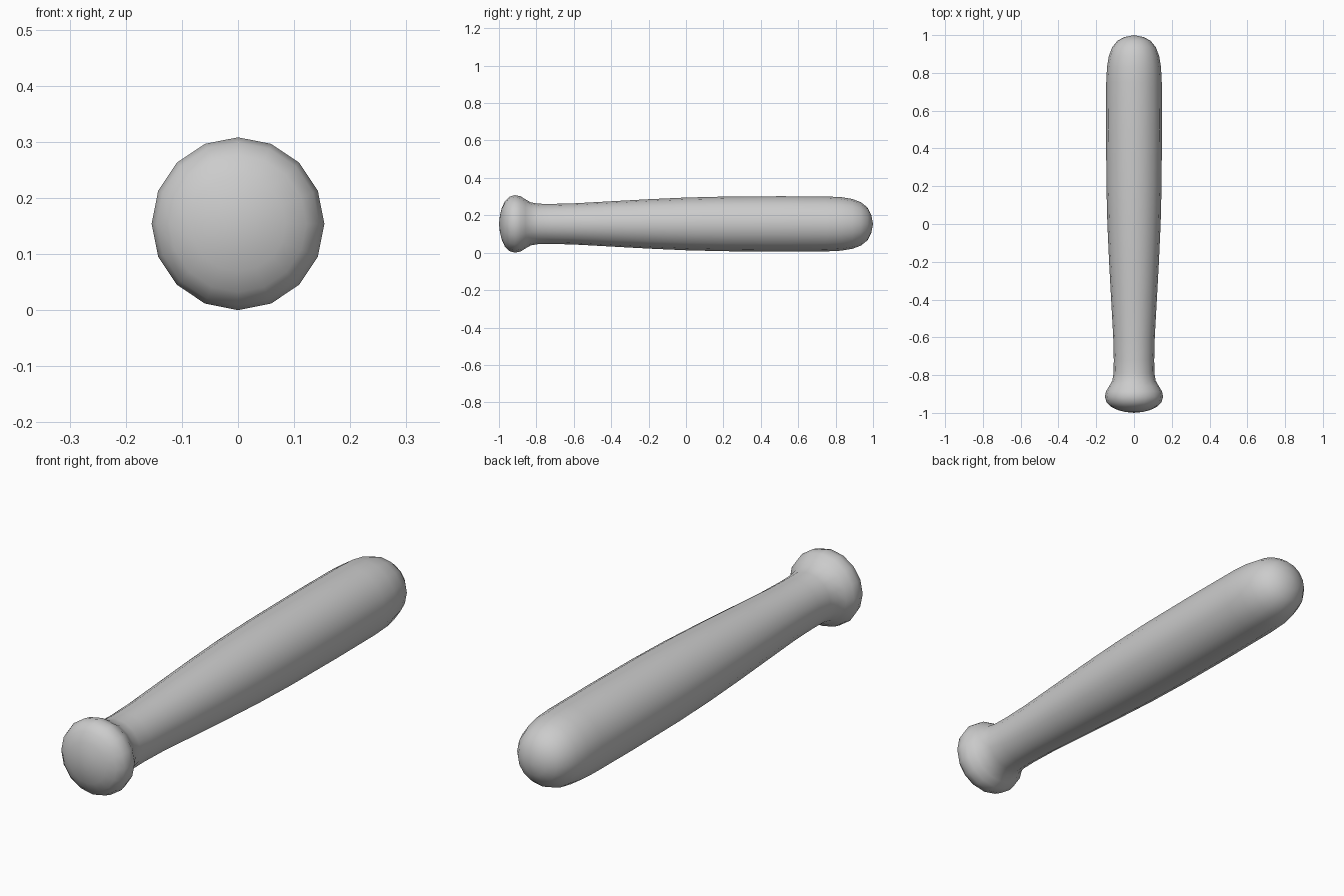
import bpy, bmesh, math

if "Cube" in bpy.data.objects:
    bpy.data.objects.remove(bpy.data.objects["Cube"])

SIDES = 16
CENTRE_Z = 0.154

# Bat profile from knob to tip: (position along y, radius)
profile = [
    (-0.995, 0.045), (-0.985, 0.085), (-0.968, 0.122), (-0.945, 0.145),
    (-0.915, 0.154), (-0.885, 0.148), (-0.858, 0.131), (-0.83, 0.115),
    (-0.79, 0.108), (-0.72, 0.107), (-0.6, 0.110), (-0.4, 0.121),
    (-0.2, 0.132), (0.0, 0.141), (0.2, 0.146), (0.5, 0.148),
    (0.75, 0.147), (0.83, 0.143), (0.89, 0.133), (0.935, 0.116),
    (0.97, 0.088), (0.99, 0.05),
]

bm = bmesh.new()


def ring(y, r):
    return [bm.verts.new((r * math.sin(2 * math.pi * i / SIDES), y,
                          CENTRE_Z + r * math.cos(2 * math.pi * i / SIDES)))
            for i in range(SIDES)]


# Turned body
rings = [ring(y, r) for y, r in profile]
for a, b in zip(rings, rings[1:]):
    for i in range(SIDES):
        j = (i + 1) % SIDES
        bm.faces.new((a[i], a[j], b[j], b[i]))

# Closed ends
for y, end in ((-1.0, rings[0]), (1.0, rings[-1])):
    pole = bm.verts.new((0, y, CENTRE_Z))
    for i in range(SIDES):
        bm.faces.new((pole, end[i], end[(i + 1) % SIDES]))

bmesh.ops.recalc_face_normals(bm, faces=bm.faces[:])
for f in bm.faces:
    f.smooth = True

mesh = bpy.data.meshes.new("baseball_bat")
bm.to_mesh(mesh)
bm.free()
bpy.context.collection.objects.link(bpy.data.objects.new("baseball_bat", mesh))
